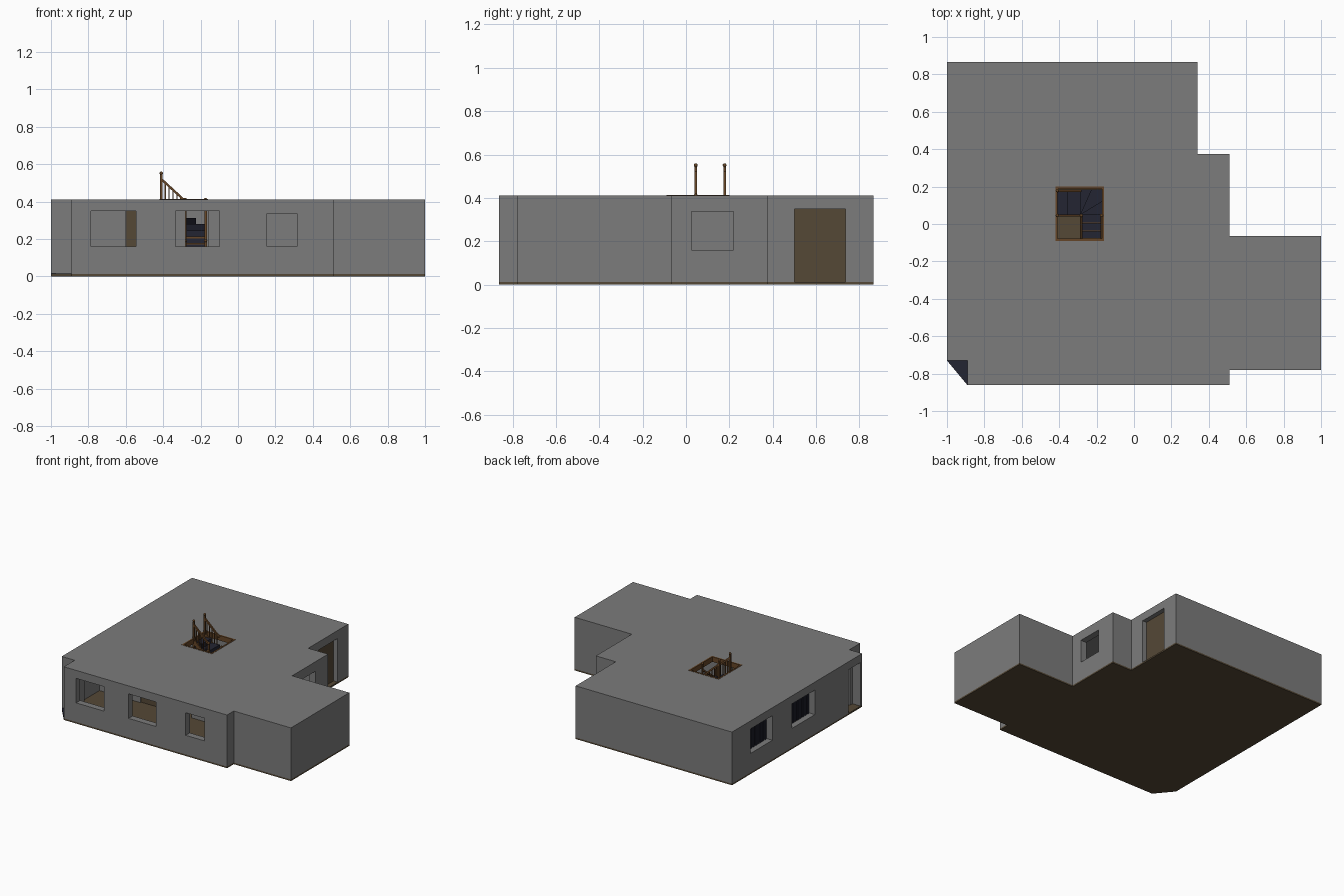
import bpy, bmesh, math
from mathutils import Vector

if "Cube" in bpy.data.objects:
    bpy.data.objects.remove(bpy.data.objects["Cube"])


def mat(name, rgb):
    m = bpy.data.materials.new(name)
    m.diffuse_color = (*rgb, 1)
    m.use_nodes = True
    m.node_tree.nodes["Principled BSDF"].inputs["Base Color"].default_value = m.diffuse_color
    return m


GREY = mat("wall grey", (0.2, 0.2, 0.2))
BROWN = mat("floor brown", (0.09, 0.065, 0.037))
WOOD = mat("stair wood", (0.13, 0.06, 0.02))
NAVY = mat("dark navy", (0.017, 0.018, 0.032))


def finish(name, bm, m):
    bmesh.ops.recalc_face_normals(bm, faces=bm.faces)
    me = bpy.data.meshes.new(name)
    bm.to_mesh(me)
    bm.free()
    me.materials.append(m)
    ob = bpy.data.objects.new(name, me)
    bpy.context.collection.objects.link(ob)
    return ob


def prism(name, pts, z0, z1, m):
    bm = bmesh.new()
    f = bm.faces.new([bm.verts.new((x, y, z0)) for x, y in pts])
    r = bmesh.ops.extrude_face_region(bm, geom=[f])
    vs = [v for v in r["geom"] if isinstance(v, bmesh.types.BMVert)]
    bmesh.ops.translate(bm, verts=vs, vec=(0, 0, z1 - z0))
    return finish(name, bm, m)


def box(name, x0, x1, y0, y1, z0, z1, m):
    return prism(name, [(x0, y0), (x1, y0), (x1, y1), (x0, y1)], z0, z1, m)


def beam(name, p, q, w, h, m):
    """Square bar between two points."""
    p, q = Vector(p), Vector(q)
    d = q - p
    bm = bmesh.new()
    bmesh.ops.create_cube(bm, size=1)
    bmesh.ops.scale(bm, vec=(w, h, d.length), verts=bm.verts)
    ob = finish(name, bm, m)
    ob.location = (p + q) / 2
    ob.rotation_euler = d.to_track_quat('Z', 'Y').to_euler()
    return ob


def cut(ob, cutter):
    mod = ob.modifiers.new("cut", 'BOOLEAN')
    mod.operation = 'DIFFERENCE'
    mod.solver = 'EXACT'
    mod.object = cutter
    bpy.context.view_layer.objects.active = ob
    bpy.ops.object.modifier_apply(modifier=mod.name)
    bpy.data.objects.remove(cutter, do_unlink=True)


def inset(pts, t):
    """Offset a clockwise right-angled outline inward."""
    out = []
    for i, p in enumerate(pts):
        p = Vector(p)
        a = (p - Vector(pts[i - 1])).normalized()
        b = (Vector(pts[(i + 1) % len(pts)]) - p).normalized()
        out.append(tuple(p + t * (Vector((a.y, -a.x)) + Vector((b.y, -b.x)))))
    return out


# Outer shell with hollow interior
T, FZ, TOP = 0.05, 0.012, 0.412
outline = [(-1, 0.865), (0.34, 0.865), (0.34, 0.375), (0.51, 0.375), (0.51, -0.065),
           (1, -0.065), (1, -0.78), (0.51, -0.78), (0.51, -0.862), (-0.89, -0.862),
           (-0.89, -0.73), (-1, -0.73)]
shell = prism("outer_walls", outline, FZ, TOP, GREY)
cut(shell, prism("cutter", inset(outline, T), -0.1, 0.385, GREY))

# Stairwell, windows and doorways
HX0, HX1, HY0, HY1 = -0.42, -0.16, -0.09, 0.2
openings = [
    (HX0, HX1, HY0, HY1, 0.3, 0.5),
    (-0.785, -0.545, -0.9, -0.78, 0.16, 0.35),
    (-0.335, -0.10, -0.9, -0.78, 0.16, 0.35),
    (0.155, 0.315, -0.9, -0.78, 0.16, 0.335),
    (0.44, 0.55, 0.025, 0.22, 0.16, 0.338),
    (0.27, 0.36, 0.50, 0.735, -0.05, 0.35),
    (-1.05, -0.93, 0.37, 0.64, 0.16, 0.35),
    (-1.05, -0.93, -0.15, 0.13, 0.16, 0.35),
    (-1.05, -0.93, -0.71, -0.56, -0.05, 0.35)]
for o in openings:
    cut(shell, box("cutter", *o, GREY))

# Floor slab with its corner cut diagonally
floor = outline[:10] + outline[11:]
prism("floor_slab", floor, 0, FZ, BROWN)
prism("corner_step", [(-1, -0.73), (-0.89, -0.862), (-0.89, -0.73)], FZ - 0.001, FZ + 0.003, NAVY)

# Inner partitions
part = box("front_partition", -0.95, 0.46, -0.34, -0.30, FZ, 0.385, GREY)
for x0, x1 in ((-0.6, -0.45), (-0.28, -0.16)):
    cut(part, box("cutter", x0, x1, -0.4, -0.2, -0.05, 0.35, GREY))
box("inner_door", -0.6, -0.45, -0.33, -0.31, FZ, 0.35, BROWN)
box("side_partition", 0.195, 0.23, -0.30, 0.45, FZ, 0.385, GREY)
box("back_partition", -0.95, 0.29, 0.24, 0.28, FZ, 0.385, GREY)
box("side_door", 0.295, 0.305, 0.50, 0.735, FZ, 0.35, BROWN)

# Vertical slats behind the left windows
for n, (y0, y1) in enumerate(((0.37, 0.64), (-0.15, 0.13))):
    box(f"blind_{n}", -0.945, -0.94, y0, y1, 0.16, 0.35, NAVY)
    for i in range(9):
        y = y0 + (i + 0.5) * (y1 - y0) / 9
        box(f"blind_slat_{n}_{i}", -0.955, -0.945, y - 0.009, y + 0.009, 0.16, 0.35, NAVY)

# Stair: lower flight, three winders, upper flight
R = 0.4 / 12
SX0, SX1, SY0, SY1 = -0.285, -0.17, 0.05, 0.185
for i in range(6):
    z = FZ + (i + 1) * R
    y = SY0 - (6 - i) * 0.042
    box(f"lower_step_{i}", SX0, SX1, y, y + 0.042, max(FZ, z - 0.08), z, NAVY)
    box(f"lower_nosing_{i}", SX0, SX1, y - 0.005, y, z - 0.009, z, WOOD)
mx, my = -0.225, 0.12
winders = [[(SX0, SY0), (SX1, SY0), (SX1, my)],
           [(SX0, SY0), (SX1, my), (SX1, SY1), (mx, SY1)],
           [(SX0, SY0), (mx, SY1), (SX0, SY1)]]
for i, pts in enumerate(winders):
    z = FZ + (7 + i) * R
    prism(f"winder_{i}", pts, z - 0.08, z, NAVY)
for i in range(2):
    z = FZ + (10 + i) * R
    x = SX0 - i * 0.067
    box(f"upper_step_{i}", x - 0.067, x, SY0, SY1, z - 0.08, z, NAVY)

# Wooden lining of the stairwell
E = 0.012
box("trim_left", HX0, HX0 + E, HY0, HY1, 0.375, TOP + 0.002, WOOD)
box("trim_right", HX1 - E, HX1, HY0, HY1, 0.375, TOP + 0.002, WOOD)
box("trim_front", HX0 + E, HX1 - E, HY0, HY0 + E, 0.375, TOP + 0.002, WOOD)
box("trim_back", HX0 + E, HX1 - E, HY1 - E, HY1, 0.375, TOP + 0.002, WOOD)


def newel(name, x, y, z0, z1):
    beam(name, (x, y, z0), (x, y, z1 - 0.016), 0.012, 0.012, WOOD)
    bm = bmesh.new()
    bmesh.ops.create_uvsphere(bm, u_segments=12, v_segments=8, radius=0.009)
    ob = finish(name + "_cap", bm, WOOD)
    ob.location = (x, y, z1 - 0.009)
    bpy.context.view_layer.objects.active = ob
    ob.select_set(True)
    bpy.ops.object.shade_smooth_by_angle()
    ob.select_set(False)


def rail(name, p, q, drop, n):
    """Handrail, stringer below it and balusters between."""
    p, q, d = Vector(p), Vector(q), Vector((0, 0, drop))
    beam(name, p, q, 0.012, 0.012, WOOD)
    beam(name + "_stringer", p - d, q - d, 0.01, 0.03, WOOD)
    for i in range(n):
        a = p.lerp(q, (i + 1) / (n + 1))
        beam(f"{name}_baluster_{i}", a - d, a, 0.006, 0.006, WOOD)


# Balustrades on both sides of each flight
for n, y in enumerate((0.045, 0.178)):
    newel(f"top_newel_{n}", -0.41, y, 0.33, 0.56)
    rail(f"upper_rail_{n}", (-0.41, y, 0.52), (-0.285, y, 0.405), 0.13, 5)
for n, x in enumerate((SX0 + 0.003, SX1 - 0.003)):
    newel(f"bottom_newel_{n}", x, -0.215, FZ, 0.2)
    newel(f"turn_newel_{n}", x, 0.045, 0.12, 0.42)
    rail(f"lower_rail_{n}", (x, -0.215, 0.16), (x, 0.045, 0.36), 0.13, 7)
